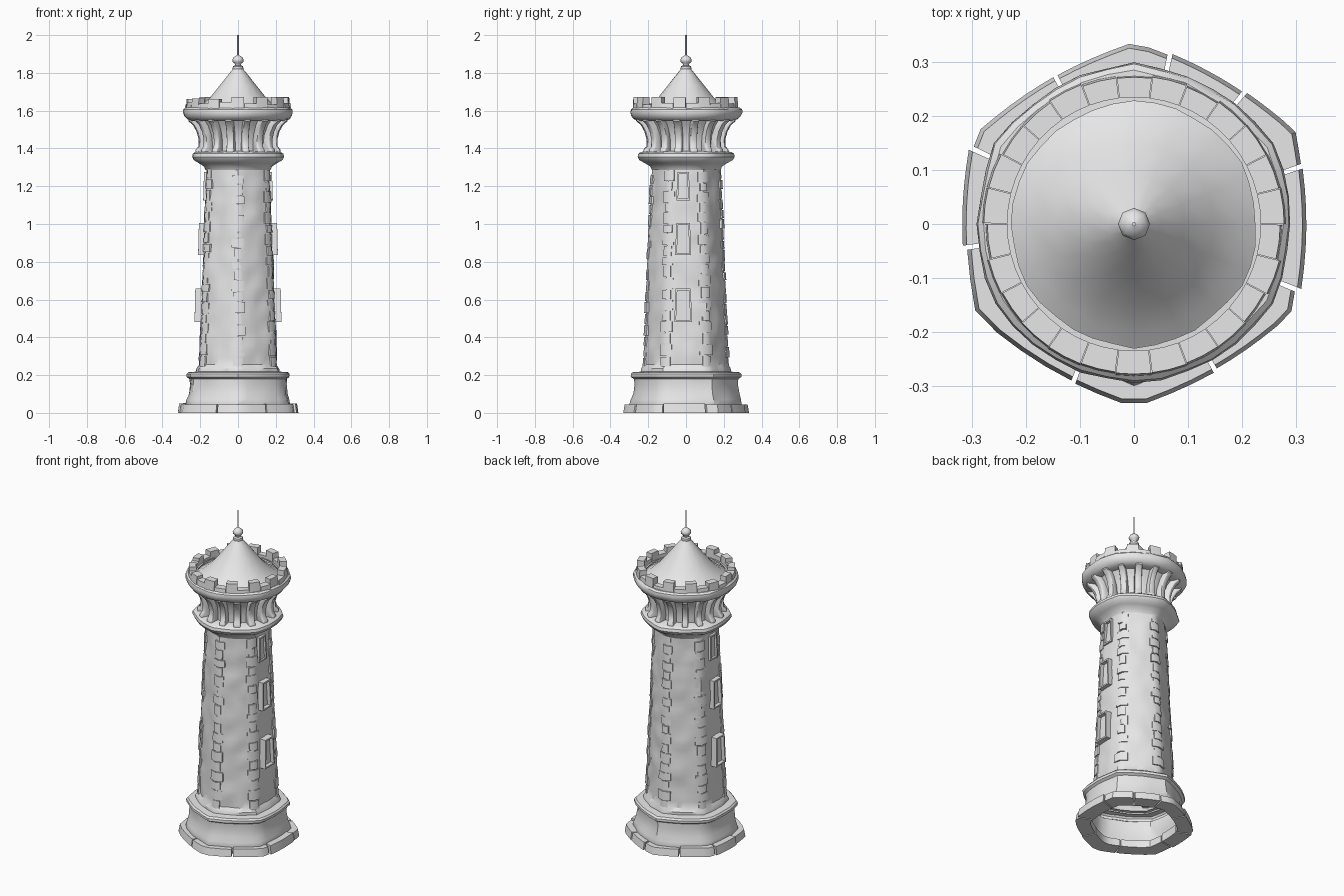
import bpy, bmesh, math, random
from mathutils import Vector, Matrix, noise

if "Cube" in bpy.data.objects:
    bpy.data.objects.remove(bpy.data.objects["Cube"])

random.seed(4)
stone = bpy.data.materials.new("pale grey stone")
stone.diffuse_color = (0.8, 0.8, 0.8, 1)
stone.use_nodes = True
stone.node_tree.nodes["Principled BSDF"].inputs["Base Color"].default_value = stone.diffuse_color


def finish(name, bm, angle=35):
    bmesh.ops.recalc_face_normals(bm, faces=bm.faces)
    me = bpy.data.meshes.new(name)
    bm.to_mesh(me)
    bm.free()
    me.materials.append(stone)
    ob = bpy.data.objects.new(name, me)
    bpy.context.collection.objects.link(ob)
    bpy.ops.object.select_all(action='DESELECT')
    ob.select_set(True)
    bpy.context.view_layer.objects.active = ob
    bpy.ops.object.shade_smooth_by_angle(angle=math.radians(angle))
    return ob


def outline(a, r, t):
    """Point on a hexagon (corners towards +-y) rounded by t."""
    d = (a + math.pi / 6) % (math.pi / 3) - math.pi / 6
    r *= (1 - t) * math.cos(math.pi / 6) / math.cos(d) + t
    return r * math.cos(a), r * math.sin(a)


def lathe(name, profile, t=1.0, segs=36, rough=0.0, angle=35):
    bm = bmesh.new()
    rings = []
    for r, z in profile:
        ring = []
        for i in range(segs):
            a = 2 * math.pi * i / segs
            x, y = outline(a, r, t)
            k = 1 + rough * noise.noise(Vector((x * 14, y * 14, z * 14))) / max(r, 0.05)
            ring.append(bm.verts.new((x * k, y * k, z)))
        rings.append(ring)
    for lo, hi in zip(rings, rings[1:]):
        for i in range(segs):
            j = (i + 1) % segs
            bm.faces.new((lo[i], lo[j], hi[j], hi[i]))
    return finish(name, bm, angle)


def sector(bm, a0, a1, r_in, r_out, z0, z1, t, steps=4, taper=0.0):
    """Curved block following the rounded hexagon; taper narrows its top."""
    def loop(z, ro):
        angs = [math.radians(a0 + (a1 - a0) * i / steps) for i in range(steps + 1)]
        pts = [outline(a, ro, t) for a in angs] + [outline(a, r_in, t) for a in reversed(angs)]
        return [bm.verts.new((x, y, z)) for x, y in pts]
    lo, hi = loop(z0, r_out), loop(z1, r_out - taper)
    n = len(lo)
    for i in range(n):
        j = (i + 1) % n
        bm.faces.new((lo[i], lo[j], hi[j], hi[i]))
    for i in range(steps):
        for v, flip in ((lo, True), (hi, False)):
            q = [v[i], v[i + 1], v[n - 2 - i], v[n - 1 - i]]
            bm.faces.new(q[::-1] if flip else q)


def shaft_r(z):
    return 0.226 - 0.044 * (z - 0.2) / 1.1


# Foot: irregular paving stones with narrow gaps
joints = [-172, -111, -61, -22, 19, 50, 78, 118, 155, 188]
bm = bmesh.new()
for a, b in zip(joints, joints[1:]):
    sector(bm, a + 0.8, b - 0.8, 0.25, 0.343 + random.uniform(-0.008, 0.006),
           0, 0.048 + random.uniform(-0.006, 0.005), 0.4, 6, 0.008)
finish("foot_stones", bm)

# Plinth: open underneath, with a ledge on top
lathe("plinth", [(0.285, 0.0), (0.298, 0.04), (0.292, 0.07), (0.28, 0.1), (0.274, 0.15),
                 (0.276, 0.18), (0.292, 0.19), (0.292, 0.205), (0.283, 0.215), (0.22, 0.22)],
      0.5, 36, 0.008)

# Shaft: tapering rounded hexagon with a worn surface
lathe("shaft", [(0.242, 0.21), (0.24, 0.235)] +
      [(shaft_r(z), z) for z in (0.255 + 0.035 * i for i in range(31))], 0.4, 48, 0.009)

# Corner stones, alternating long and short
bm = bmesh.new()
for c in range(6):
    z, k = 0.245, 0
    while z < 1.25:
        h = random.uniform(0.04, 0.06)
        mid, half = 30 + 60 * c, (10 if k % 2 else 6.5) + random.uniform(-1, 1)
        r = shaft_r(z) + random.uniform(0.003, 0.009)
        sector(bm, mid - half, mid + half, r - 0.03, r, z, z + h, 0.4, 2, 0.003)
        z += h + 0.006
        k += 1
finish("corner_stones", bm, 60)

# Windows: raised frames with a sunk opening, on both x sides
bm = bmesh.new()
for zc, hgt, wid, out in ((0.57, 0.175, 0.094, 0.23), (0.92, 0.17, 0.085, 0.211), (1.2, 0.15, 0.072, 0.184)):
    for side in (1, -1):
        m = Matrix.Translation((side * (out - 0.03), -0.015, zc)) @ Matrix.Diagonal((0.06, wid, hgt, 1))
        vs = bmesh.ops.create_cube(bm, size=1, matrix=m)["verts"]
        for v in vs:
            if v.co.z > zc:
                v.co.y = -0.015 + (v.co.y + 0.015) * 0.85
                v.co.x -= side * 0.004
        bm.faces.ensure_lookup_table()
        front = [f for f in vs[0].link_faces[:] + vs[-1].link_faces[:]
                 if all(side * v.co.x > out - 0.01 for v in f.verts)][0]
        bmesh.ops.inset_individual(bm, faces=[front], thickness=0.013)
        hole = bmesh.ops.extrude_discrete_faces(bm, faces=[front])["faces"][0]
        bmesh.ops.translate(bm, verts=hole.verts, vec=(-side * 0.022, 0, 0))
finish("window_frames", bm, 30)

# Lower gallery ring
lathe("lower_ring", [(0.182, 1.285), (0.192, 1.305), (0.22, 1.322), (0.248, 1.338), (0.257, 1.355),
                     (0.253, 1.372), (0.238, 1.382), (0.17, 1.386)], 0.6, 36, 0.005)

# Gallery core, flaring up to the upper ring
lathe("gallery_core", [(0.178, 1.37), (0.176, 1.42), (0.183, 1.47), (0.205, 1.52), (0.235, 1.56)], 0.8)

# Gallery brackets: curved side profile given a width, repeated around
bracket = [(0.16, 1.37), (0.228, 1.37), (0.226, 1.395), (0.212, 1.41), (0.211, 1.45), (0.222, 1.49),
           (0.242, 1.525), (0.266, 1.545), (0.266, 1.565), (0.2, 1.565), (0.16, 1.47)]
bm = bmesh.new()
for i in range(16):
    rot = Matrix.Rotation(2 * math.pi * (i + 0.5) / 16, 4, 'Z')
    w = random.uniform(0.016, 0.02)
    sides = [[bm.verts.new(rot @ Vector((r, s * w, z))) for r, z in bracket] for s in (-1, 1)]
    bm.faces.new(sides[0])
    bm.faces.new(sides[1][::-1])
    for k in range(len(bracket)):
        j = (k + 1) % len(bracket)
        bm.faces.new((sides[0][j], sides[0][k], sides[1][k], sides[1][j]))
bmesh.ops.recalc_face_normals(bm, faces=bm.faces)
sharp = [e for e in bm.edges if e.is_manifold and e.calc_face_angle() > 1.4]
bmesh.ops.bevel(bm, geom=sharp, offset=0.007, segments=2, affect='EDGES', profile=0.5)
finish("gallery_brackets", bm, 45)

# Upper ring
lathe("upper_ring", [(0.2, 1.545), (0.255, 1.546), (0.277, 1.556), (0.29, 1.572), (0.297, 1.592),
                     (0.294, 1.607), (0.283, 1.616), (0.23, 1.618)], 0.85, 36, 0.006)

# Battlements: alternating high and low blocks
bm = bmesh.new()
step = 360 / 26
for i in range(26):
    top = (1.668 if i % 2 else 1.64) + random.uniform(-0.008, 0.006)
    sector(bm, i * step, (i + 1) * step - 0.3, 0.235, 0.28 + random.uniform(-0.005, 0.003),
           1.6, top, 1.0, 2, 0.004)
finish("battlements", bm)

# Roof and finial
lathe("roof", [(0.245, 1.59), (0.2, 1.622), (0.15, 1.667), (0.095, 1.735), (0.05, 1.793), (0.026, 1.822)],
      1.0, 16, 0.003, 40)
lathe("finial", [(0.022, 1.81), (0.029, 1.822), (0.027, 1.835), (0.016, 1.84), (0.018, 1.85),
                 (0.028, 1.858), (0.03, 1.87), (0.024, 1.882), (0.012, 1.89), (0.004, 1.894),
                 (0.004, 2.0), (0.0005, 2.0)], 1.0, 8, 0, 50)
